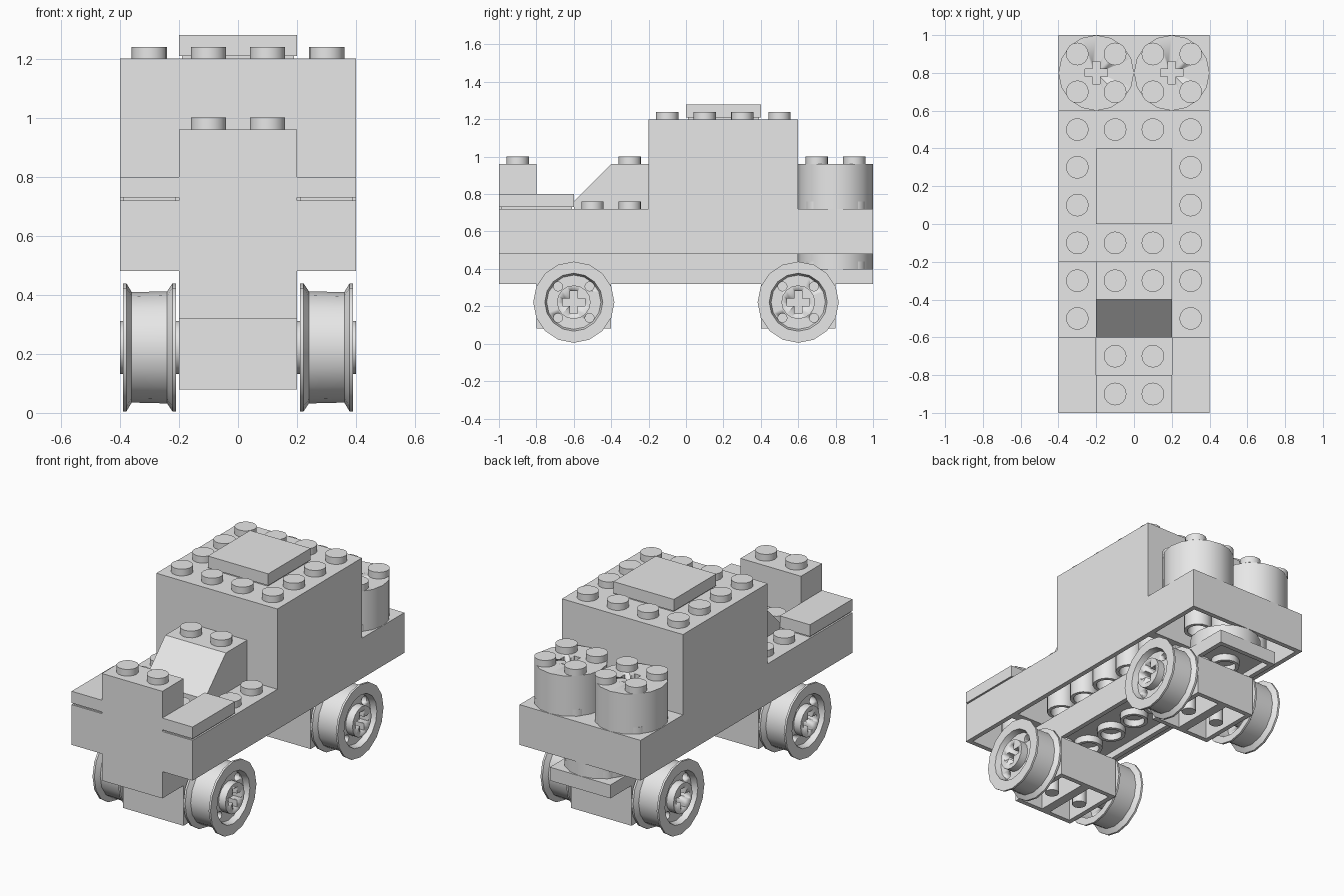
import bpy, bmesh, math
from mathutils import Matrix, Vector

if "Cube" in bpy.data.objects:
    bpy.data.objects.remove(bpy.data.objects["Cube"])

U = 0.2          # grid pitch
WALL = 0.04
SEG = 16
grey = bpy.data.materials.new("light grey")
grey.diffuse_color = (0.8, 0.8, 0.8, 1)
grey.use_nodes = True
grey.node_tree.nodes["Principled BSDF"].inputs["Base Color"].default_value = grey.diffuse_color


def finish(bm, name):
    bmesh.ops.recalc_face_normals(bm, faces=bm.faces)
    me = bpy.data.meshes.new(name)
    bm.to_mesh(me)
    bm.free()
    me.materials.append(grey)
    ob = bpy.data.objects.new(name, me)
    bpy.context.collection.objects.link(ob)
    bpy.ops.object.select_all(action='DESELECT')
    ob.select_set(True)
    bpy.context.view_layer.objects.active = ob
    bpy.ops.object.shade_smooth_by_angle(angle=math.radians(30))
    return ob


def box(bm, x0, x1, y0, y1, z0, z1):
    m = Matrix.Translation(((x0 + x1) / 2, (y0 + y1) / 2, (z0 + z1) / 2))
    m = m @ Matrix.Diagonal((x1 - x0, y1 - y0, z1 - z0, 1))
    return bmesh.ops.create_cube(bm, size=1, matrix=m)['verts']


def lathe(bm, profile, loc, closed=False, rot=Matrix()):
    """Turn (radius, height) points around the local z axis."""
    rings = []
    for r, h in profile:
        ring = []
        for i in range(SEG):
            a = math.tau * i / SEG
            p = Vector((r * math.cos(a), r * math.sin(a), h))
            ring.append(bm.verts.new(rot @ p + Vector(loc)))
        rings.append(ring)
    n = len(rings)
    for k in range(n if closed else n - 1):
        a, b = rings[k], rings[(k + 1) % n]
        for i in range(SEG):
            j = (i + 1) % SEG
            bm.faces.new((a[i], a[j], b[j], b[i]))
    centre = [v for (r, h), ring in zip(profile, rings) if r == 0 for v in ring]
    bmesh.ops.remove_doubles(bm, verts=centre, dist=1e-5)


def disc(bm, r, z0, z1, x, y):
    lathe(bm, [(0, z0), (r, z0), (r, z1), (0, z1)], (x, y, 0))


def studs(bm, x0, x1, y0, y1, z):
    for i in range(round((x1 - x0) / U)):
        for j in range(round((y1 - y0) / U)):
            disc(bm, 0.06, z, z + 0.04, x0 + U * (i + .5), y0 + U * (j + .5))


def brick(name, x0, x1, y0, y1, z0, z1):
    """Hollow brick or plate with studs above and tubes or pins below."""
    bm = bmesh.new()
    box(bm, x0, x1, y0, y1, z0, z1)
    bm.normal_update()
    bottom = min(bm.faces, key=lambda f: f.calc_center_median().z)
    bmesh.ops.inset_region(bm, faces=[bottom], thickness=WALL)
    ext = bmesh.ops.extrude_discrete_faces(bm, faces=[bottom])['faces'][0]
    bmesh.ops.translate(bm, verts=list(ext.verts), vec=(0, 0, z1 - z0 - WALL))
    studs(bm, x0, x1, y0, y1, z1)
    nx, ny = round((x1 - x0) / U), round((y1 - y0) / U)
    top = z1 - WALL
    if nx > 1 and ny > 1:
        for i in range(1, nx):
            for j in range(1, ny):
                lathe(bm, [(.08, z0), (.08, top), (.06, top), (.06, z0)],
                      (x0 + U * i, y0 + U * j, 0), closed=True)
    else:
        for k in range(1, max(nx, ny)):
            disc(bm, 0.04, z0, top, x0 + U * (k if nx > 1 else .5),
                 y0 + U * (k if ny > 1 else .5))
    return finish(bm, name)


def tile(name, x0, x1, y0, y1, z):
    """Smooth plate with a narrow groove around its foot."""
    bm = bmesh.new()
    g = 0.01
    box(bm, x0 + g, x1 - g, y0 + g, y1 - g, z, z + 0.01)
    box(bm, x0, x1, y0, y1, z + 0.01, z + 0.08)
    return finish(bm, name)


def cross(bm, c, rot, depth):
    """Plus-shaped prism along the local z axis, reaching down from c."""
    a, b = 0.06, 0.02
    pts = [(a, -b), (a, b), (b, b), (b, a), (-b, a), (-b, b),
           (-a, b), (-a, -b), (-b, -b), (-b, -a), (b, -a), (b, -b)]
    f = bm.faces.new([bm.verts.new((x, y, 0.02)) for x, y in pts])
    ext = bmesh.ops.extrude_face_region(bm, geom=[f])['geom']
    bmesh.ops.translate(bm, vec=(0, 0, -depth - 0.02),
                        verts=[e for e in ext if isinstance(e, bmesh.types.BMVert)])
    bmesh.ops.transform(bm, matrix=Matrix.Translation(c) @ rot.to_4x4(), verts=bm.verts)


def cut(ob, cutter):
    m = ob.modifiers.new("cut", 'BOOLEAN')
    m.operation, m.solver, m.object = 'DIFFERENCE', 'EXACT', cutter
    bpy.context.view_layer.objects.active = ob
    bpy.ops.object.modifier_apply(modifier=m.name)
    bpy.data.objects.remove(cutter)


# Chassis
brick("chassis_lower_plate", -.2, .2, -1, 1, .32, .40)
brick("chassis_upper_plate", -.2, .2, -1, .6, .40, .48)
bm = bmesh.new()
disc(bm, 0.2, .40, .48, 0, .8)
finish(bm, "rear_round_plate")

# Lower body
brick("front_body", -.4, .4, -1, -.6, .48, .72)
brick("left_body", -.4, 0, -.6, .6, .48, .72)
brick("right_body", 0, .4, -.6, .6, .48, .72)
brick("rear_body", -.4, .4, .6, 1, .48, .72)

# Cabin: lower course and roof course
brick("cabin_lower_front", -.4, .4, -.2, .2, .72, .96)
brick("cabin_lower_rear", -.4, .4, .2, .6, .72, .96)
for side, x in (("left", -.4), ("right", 0)):
    brick("cabin_top_front_" + side, x, x + .4, -.2, .2, .96, 1.2)
    brick("cabin_top_rear_" + side, x, x + .4, .2, .6, .96, 1.2)
tile("roof_hatch", -.2, .2, 0, .4, 1.2)

# Bonnet and front wings
brick("nose_block", -.2, .2, -1, -.8, .72, .96)
tile("left_wing", -.4, -.2, -1, -.6, .72)
tile("right_wing", .2, .4, -1, -.6, .72)

# Sloped windscreen
bm = bmesh.new()
side = [(-.6, .72), (-.2, .72), (-.2, .96), (-.4, .96), (-.6, .76)]
f = bm.faces.new([bm.verts.new((-.2, y, z)) for y, z in side])
ext = bmesh.ops.extrude_face_region(bm, geom=[f])['geom']
bmesh.ops.translate(bm, vec=(.4, 0, 0),
                    verts=[e for e in ext if isinstance(e, bmesh.types.BMVert)])
studs(bm, -.2, .2, -.4, -.2, .96)
finish(bm, "windscreen_slope")

# Rear barrels with cross-shaped sockets
for name, x in (("left_barrel", -.2), ("right_barrel", .2)):
    bm = bmesh.new()
    disc(bm, 0.2, .72, .96, x, .8)
    barrel = finish(bm, name)
    bm = bmesh.new()
    cross(bm, (x, .8, .96), Matrix.Identity(3), 0.18)
    cut(barrel, finish(bm, "socket_cutter"))
    bm = bmesh.new()
    studs(bm, x - .2, x + .2, .6, 1, .96)
    finish(bm, name + "_studs")

# Axle blocks, axles and wheels
RIM = [(.217, .21), (.217, .222), (.19, .24), (.187, .36), (.217, .378), (.217, .39),
       (.155, .39), (.145, .355), (.09, .355), (.09, .40), (0, .40),
       (0, .20), (.09, .20), (.09, .32), (.165, .32), (.175, .21)]
ZC = 0.222
for end, y in (("front", -.6), ("rear", .6)):
    brick(end + "_left_axle_block", -.2, 0, y - .2, y + .2, .08, .32)
    brick(end + "_right_axle_block", 0, .2, y - .2, y + .2, .08, .32)
    for side, s in (("left", -1), ("right", 1)):
        rot = Matrix.Rotation(s * math.pi / 2, 3, 'Y')
        bm = bmesh.new()
        lathe(bm, RIM, (0, y, ZC), closed=True, rot=rot)
        bmesh.ops.remove_doubles(bm, verts=bm.verts, dist=1e-5)
        # drop the line left along the turning axis
        loose = [e for e in bm.edges if len(e.link_faces) == 0]
        bmesh.ops.delete(bm, geom=loose, context='EDGES')
        wheel = finish(bm, f"{end}_{side}_wheel")
        bm = bmesh.new()
        cross(bm, (s * .40, y, ZC), rot, 0.1)
        cut(wheel, finish(bm, "hub_cutter"))
        bm = bmesh.new()
        for k in range(4):
            a = math.pi / 4 + k * math.pi / 2
            lathe(bm, [(0, .30), (.024, .30), (.024, .38), (0, .38)],
                  (0, y + .119 * math.cos(a), ZC + .119 * math.sin(a)), rot=rot)
        cut(wheel, finish(bm, "slot_cutter"))
